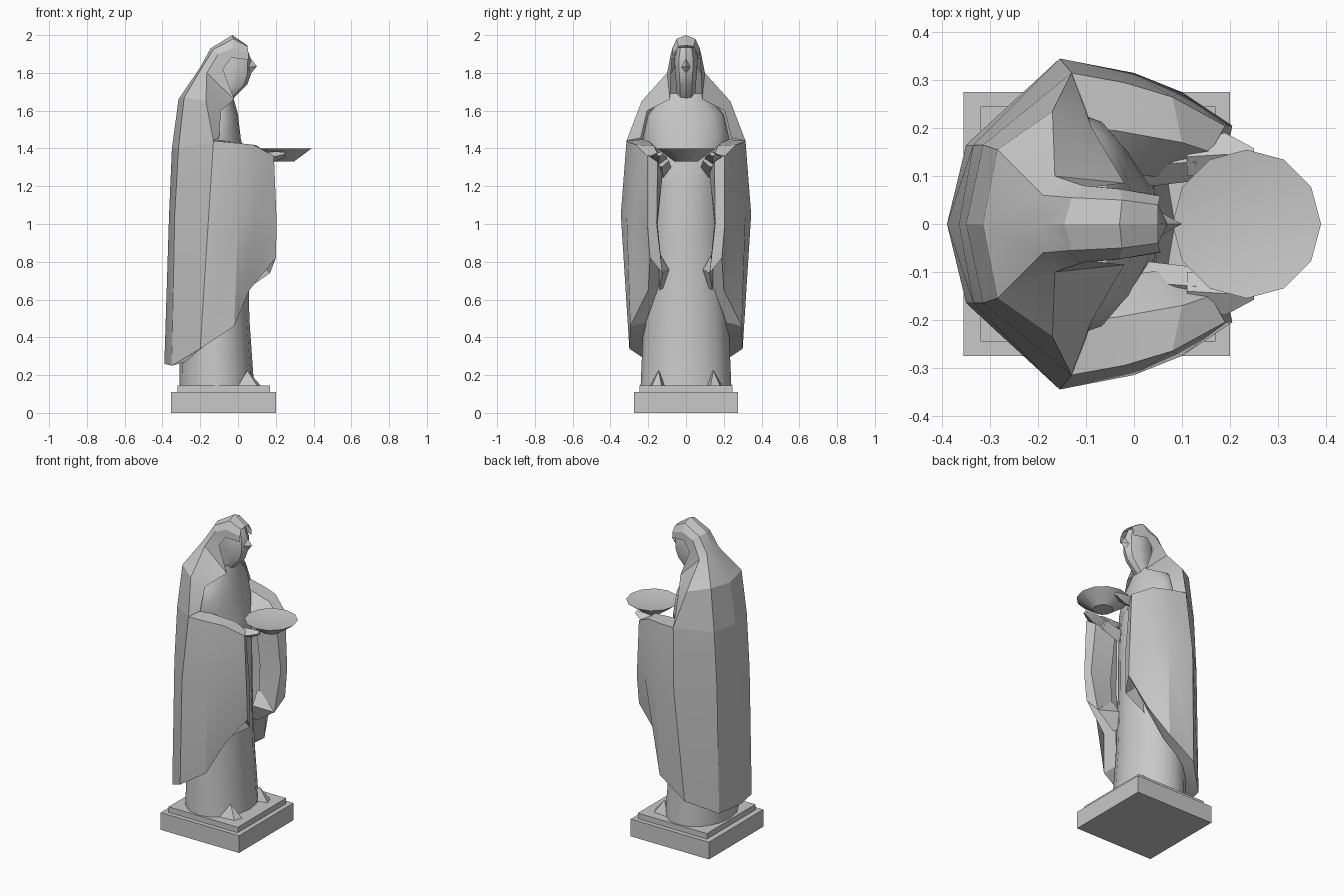
import bpy
import bmesh
import math

default_cube = bpy.data.objects.get("Cube")
if default_cube:
    bpy.data.objects.remove(default_cube, do_unlink=True)

# One stone colour
STONE = (0.58, 0.58, 0.58, 1.0)
stone = bpy.data.materials.new("grey_stone")
stone.use_nodes = True
stone.diffuse_color = STONE
stone.node_tree.nodes["Principled BSDF"].inputs["Base Color"].default_value = STONE


def finish(name, bm, angle=30):
    """Clean a bmesh, link it as an object and shade it by angle."""
    bmesh.ops.remove_doubles(bm, verts=bm.verts, dist=0.0005)
    bmesh.ops.dissolve_degenerate(bm, edges=bm.edges, dist=0.0001)
    bmesh.ops.recalc_face_normals(bm, faces=bm.faces)
    mesh = bpy.data.meshes.new(name)
    bm.to_mesh(mesh)
    bm.free()
    for polygon in mesh.polygons:
        polygon.use_smooth = True
    mesh.set_sharp_from_angle(angle=math.radians(angle))
    mesh.materials.append(stone)
    obj = bpy.data.objects.new(name, mesh)
    bpy.context.collection.objects.link(obj)
    return obj


def loft(name, rows, sides=(1,), closed=False, caps=False, angle=30):
    """Skin rows of points; sides=(1, -1) also builds the mirrored half."""
    bm = bmesh.new()
    for side in sides:
        grid = [[bm.verts.new((x, y * side, z)) for x, y, z in row] for row in rows]
        count = len(rows[0])
        for low, high in zip(grid, grid[1:]):
            for i in range(count if closed else count - 1):
                j = (i + 1) % count
                bm.faces.new((low[i], low[j], high[j], high[i]))
        if caps:
            bm.faces.new(grid[0])
            bm.faces.new(grid[-1])
    return finish(name, bm, angle)


def ring(back, front, half_width, z, steps):
    """Level ellipse around the body axis."""
    middle, radius = (back + front) / 2, (front - back) / 2
    turns = [math.tau * i / steps for i in range(steps)]
    return [(middle + radius * math.cos(t), half_width * math.sin(t), z) for t in turns]


def diamond(x, y, z, half_width, half_height):
    """Upright four-point section for hands and wrists."""
    return [(x, y - half_width, z), (x, y, z + half_height),
            (x, y + half_width, z), (x, y, z - half_height)]


def slab(name, back, front, half_width, bottom, top):
    corners = [(back, -half_width), (front, -half_width),
               (front, half_width), (back, half_width)]
    loft(name, [[(x, y, z) for x, y in corners] for z in (bottom, top)],
         closed=True, caps=True)


BOTH = (1, -1)

# Stepped plinth
slab("plinth", -0.355, 0.2, 0.275, 0, 0.11)
slab("plinth_step", -0.32, 0.17, 0.245, 0.11, 0.145)

# Inner gown, from the floor to the neck
gown_sections = [
    (-.31, .085, .24, .145), (-.31, .06, .225, .5), (-.3, .055, .2, .9),
    (-.28, .055, .19, 1.2), (-.27, .04, .2, 1.36), (-.25, .015, .23, 1.45),
    (-.23, 0, .2, 1.58), (-.2, -.03, .11, 1.69),
]
loft("gown", [ring(*s, 16) for s in gown_sections], closed=True, caps=True, angle=40)

# Toes under the gown
foot_base = [(.0, .1, .145), (.12, .13, .145), (.1, .18, .145), (.0, .19, .145)]
loft("feet", [foot_base, [(.05, .145, .225)] * 4], BOTH, closed=True)

# Cloak with hanging sleeves: back centre round to the inside of the sleeve
hem = [(-.39, 0, .26), (-.35, .165, .25), (-.2, .3, .34), (-.02, .295, .46),
       (.06, .2, .65), (.2, .19, .82), (.17, .125, .74), (.04, .14, .65)]
middle = [(-.365, 0, 1.05), (-.335, .165, 1.05), (-.155, .345, 1.05), (0, .315, 1.05),
          (.1, .275, 1.05), (.205, .205, 1), (.195, .155, 1), (.05, .15, 1)]
elbow = [(-.35, 0, 1.4), (-.315, .165, 1.4), (-.13, .315, 1.44), (-.02, .295, 1.43),
         (.08, .265, 1.42), (.19, .205, 1.36), (.16, .15, 1.36), (.04, .12, 1.3)]
hem_inside = [(min(-.1 + (x + .1) * .72, .04), y * .72, z + .02) for x, y, z in hem]
loft("cloak", [hem_inside, hem, middle, elbow], BOTH, angle=25)

# Upper face of each sleeve, sloping to the inside of the arm
arm_ridge = [(-.12, .2, 1.45), (-.04, .195, 1.435), (.1, .17, 1.415), (.16, .15, 1.37)]
arm_inside = [(-.12, .12, 1.4), (-.03, .11, 1.37), (.03, .1, 1.34), (.075, .095, 1.3)]
loft("sleeve_tops", [elbow[2:6], arm_ridge, arm_inside], BOTH, angle=20)

# Shoulders and hood: back centre round to the front edge
mantle = [
    elbow[:3] + [(-.1, .24, 1.455)],
    [(-.315, 0, 1.66), (-.285, .155, 1.67), (-.17, .235, 1.65), (-.09, .205, 1.6)],
    [(-.2, 0, 1.83), (-.19, .06, 1.83), (-.165, .1, 1.8), (-.02, .085, 1.66)],
    [(-.145, 0, 1.93), (-.13, .055, 1.925), (-.105, .08, 1.9), (-.08, .078, 1.82)],
    [(-.03, 0, 2), (-.025, .05, 1.98), (-.03, .073, 1.93), (-.035, .074, 1.88)],
    [(.05, 0, 1.945), (.05, .04, 1.94), (.055, .058, 1.905), (.055, .06, 1.87)],
]
loft("hood", mantle, BOTH, angle=20)

# Head with beard, and nose
head_sections = [
    (-.13, -.03, .05, 1.66), (-.13, .05, .055, 1.74), (-.13, .068, .06, 1.79),
    (-.12, .07, .064, 1.87), (-.1, .045, .05, 1.935),
]
loft("head", [ring(*s, 10) for s in head_sections], closed=True, caps=True)
nose_base = [(.055, -.025, 1.83), (.06, 0, 1.885), (.055, .025, 1.83), (.055, 0, 1.78)]
loft("nose", [nose_base, [(.1, 0, 1.835)] * 4], closed=True)

# Wrists and hands under the dish
loft("wrists", [diamond(.0, .12, 1.29, .045, .05), diamond(.13, .13, 1.335, .04, .035)],
     BOTH, closed=True, caps=True)
loft("hands", [diamond(.11, .14, 1.345, .04, .03), diamond(.19, .145, 1.355, .045, .028),
               diamond(.25, .14, 1.37, .018, .012)],
     BOTH, closed=True, caps=True)

# Shallow dish: underside, rim and hollow
DISH_X = 0.235
dish_profile = [(0, 1.33), (.06, 1.33), (.155, 1.4), (0, 1.375)]
loft("dish", [ring(DISH_X - r, DISH_X + r, r, z, 12) for r, z in dish_profile],
     closed=True)
